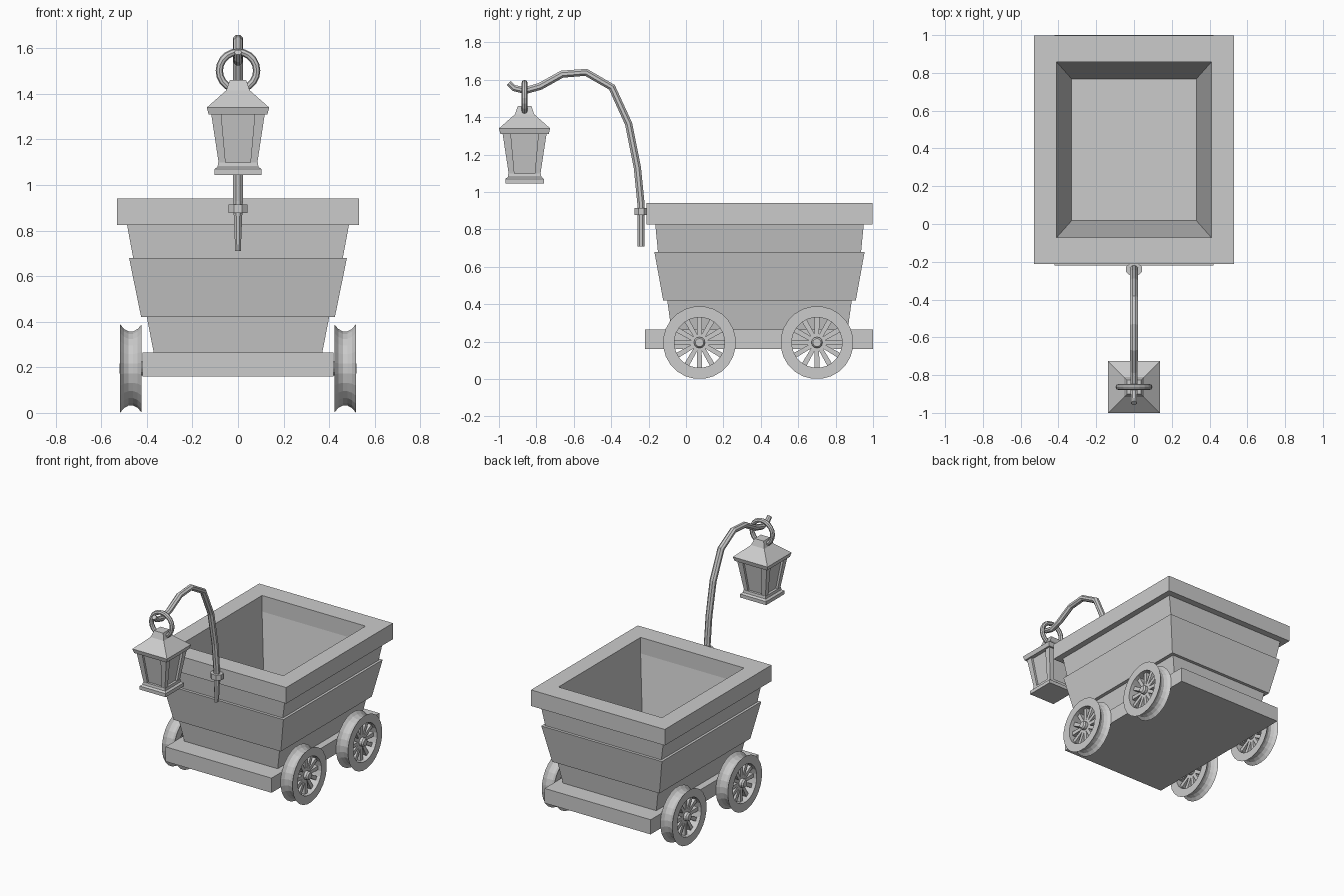
import bpy, bmesh
from math import cos, sin, pi, tau
from mathutils import Matrix, Vector

if "Cube" in bpy.data.objects:
    bpy.data.objects.remove(bpy.data.objects["Cube"])


def finish(bm, name):
    bmesh.ops.recalc_face_normals(bm, faces=bm.faces)
    me = bpy.data.meshes.new(name)
    bm.to_mesh(me)
    bm.free()
    ob = bpy.data.objects.new(name, me)
    bpy.context.collection.objects.link(ob)
    return ob


def loft(bm, rings, loop=False):
    """Skin a list of equal-sized point rings; cap the ends or close the loop."""
    vs = [[bm.verts.new(p) for p in r] for r in rings]
    n = len(vs[0])
    pairs = list(zip(vs, vs[1:])) + ([(vs[-1], vs[0])] if loop else [])
    for a, b in pairs:
        for i in range(n):
            j = (i + 1) % n
            bm.faces.new((a[i], a[j], b[j], b[i]))
    if not loop:
        bm.faces.new(vs[0])
        bm.faces.new(vs[-1])


def rect(z, hx, hy, cx=0.0, cy=0.0):
    return [Vector((cx + sx * hx, cy + sy * hy, z))
            for sx, sy in ((-1, -1), (1, -1), (1, 1), (-1, 1))]


def stack(name, levels, cy):
    """Rectangular sections (z, half x, half y) stacked into one solid."""
    bm = bmesh.new()
    loft(bm, [rect(z, hx, hy, 0, cy) for z, hx, hy in levels])
    return finish(bm, name)


# Chassis and hollow stepped tub with its thick rim
stack("chassis", [(0.16, 0.42, 0.61), (0.265, 0.42, 0.61)], 0.39)
stack("tub", [(0.265, 0.37, 0.472), (0.42, 0.40, 0.493),
              (0.42, 0.425, 0.515), (0.68, 0.478, 0.562),
              (0.68, 0.46, 0.543), (0.825, 0.487, 0.557),
              (0.825, 0.53, 0.604), (0.94, 0.53, 0.604),
              (0.94, 0.41, 0.465), (0.825, 0.41, 0.465),
              (0.28, 0.33, 0.375)], 0.393)


# Wheels: grooved tyre, twelve spokes and a hub
def wheel(name, side, y):
    bm = bmesh.new()
    prof = [(0.135, -0.047), (0.195, -0.047), (0.175, -0.03), (0.164, -0.01),
            (0.164, 0.01), (0.175, 0.03), (0.195, 0.047), (0.135, 0.047)]
    n = 24
    loft(bm, [[Vector((x, r * cos(a), r * sin(a))) for r, x in prof]
              for a in (tau * (k + 0.5) / n for k in range(n))], loop=True)
    for k in range(12):
        m = Matrix.Rotation(tau * k / 12, 4, 'X')
        loft(bm, [[m @ p for p in rect(z, 0.02, w)]
                  for z, w in ((0.015, 0.011), (0.142, 0.014))])
    loft(bm, [[Vector((x, r * cos(tau * i / 12), r * sin(tau * i / 12))) for i in range(12)]
              for x, r in ((-0.05, 0.03), (0.04, 0.03), (0.05, 0.022))])
    bm.transform(Matrix.Translation((side * 0.47, y, 0.195)) @
                 Matrix.Diagonal((side, 1, 1, 1)))
    return finish(bm, name)


for side, sname in ((-1, "left"), (1, "right")):
    for y, yname in ((0.072, "front"), (0.70, "rear")):
        wheel(f"{yname}_{sname}_wheel", side, y)

# Curved lantern pole: octagon swept along a (y, z, half width) path
path = [(-0.24, 0.71, 0.013), (-0.24, 0.93, 0.023), (-0.26, 1.13, 0.023),
        (-0.307, 1.365, 0.024), (-0.396, 1.56, 0.024), (-0.535, 1.64, 0.023),
        (-0.663, 1.63, 0.022), (-0.78, 1.565, 0.021), (-0.86, 1.542, 0.02),
        (-0.92, 1.556, 0.018), (-0.948, 1.583, 0.016)]
rings = []
for i, (y, z, r) in enumerate(path):
    p, q = path[max(i - 1, 0)], path[min(i + 1, len(path) - 1)]
    t = Vector((0, q[0] - p[0], q[1] - p[1])).normalized()
    nrm = Vector((0, t.z, -t.y))
    d = min(r, 0.021)
    d = 0.02 if i == 0 else d
    rings.append([Vector((0, y, z)) + Vector((1, 0, 0)) * r * cos(a) + nrm * d * sin(a)
                  for a in (tau * (k + 0.5) / 8 for k in range(8))])
bm = bmesh.new()
loft(bm, rings)
finish(bm, "lantern_pole")

# Collar that holds the pole to the rim
bm = bmesh.new()
loft(bm, [[Vector((0.045 * cos(a), -0.24 + 0.038 * sin(a), z))
           for a in (tau * (k + 0.5) / 8 for k in range(8))] for z in (0.877, 0.915)])
finish(bm, "pole_collar")

# Hanging ring
LY = -0.863
bm = bmesh.new()
loft(bm, [[Vector(((0.082 + 0.016 * cos(b)) * cos(a), LY + 0.016 * sin(b),
                   1.502 + (0.082 + 0.016 * cos(b)) * sin(a)))
           for b in (tau * j / 8 for j in range(8))]
          for a in (tau * i / 20 for i in range(20))], loop=True)
finish(bm, "lantern_ring")

# Lantern: roof with cap, recessed panes, corner posts and base
stack("lantern_roof", [(z, h, h) for z, h in
      ((1.31, 0.129), (1.34, 0.137), (1.415, 0.052), (1.46, 0.036))], LY)
stack("lantern_panes", [(1.085, 0.068, 0.068), (1.315, 0.102, 0.102)], LY)
stack("lantern_base", [(z, h, h) for z, h in
      ((1.045, 0.103), (1.07, 0.103), (1.08, 0.09), (1.098, 0.087))], LY)
bm = bmesh.new()
for sx in (-1, 1):
    for sy in (-1, 1):
        loft(bm, [rect(z, w, w, sx * (h - w), LY + sy * (h - w))
                  for z, h, w in ((1.085, 0.083, 0.015), (1.315, 0.118, 0.022))])
finish(bm, "lantern_posts")
